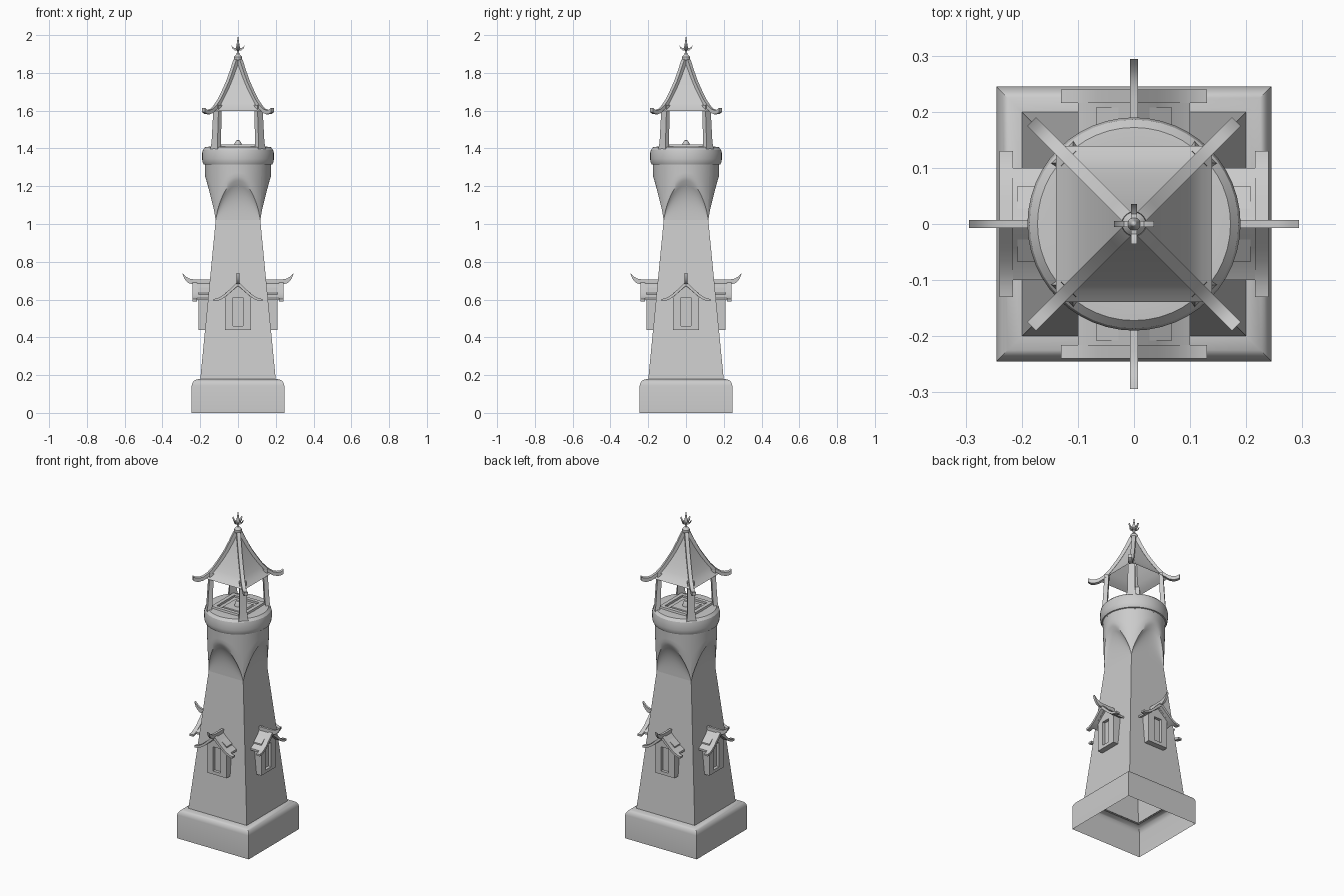
import bpy, bmesh
from math import pi, sin, cos, radians
from mathutils import Matrix

if "Cube" in bpy.data.objects:
    bpy.data.objects.remove(bpy.data.objects["Cube"])


def make(name, verts, faces, rot=0, angle=30):
    me = bpy.data.meshes.new(name)
    me.from_pydata(verts, [], faces)
    bm = bmesh.new()
    bm.from_mesh(me)
    bmesh.ops.remove_doubles(bm, verts=bm.verts, dist=1e-5)
    bmesh.ops.recalc_face_normals(bm, faces=bm.faces)
    bm.to_mesh(me)
    bm.free()
    me.transform(Matrix.Rotation(radians(rot), 4, 'Z'))
    me.polygons.foreach_set("use_smooth", [True] * len(me.polygons))
    me.set_sharp_from_angle(angle=radians(angle))
    ob = bpy.data.objects.new(name, me)
    bpy.context.collection.objects.link(ob)
    return ob


def grid(name, rows, closed=True, **kw):
    """Skin equal-length rows of points."""
    n = len(rows[0])
    verts = [p for r in rows for p in r]
    faces = [(i * n + j, i * n + (j + 1) % n, (i + 1) * n + (j + 1) % n, (i + 1) * n + j)
             for i in range(len(rows) - 1) for j in range(n if closed else n - 1)]
    return make(name, verts, faces, **kw)


def lathe(name, profile, n=48):
    return grid(name, [[(r * cos(2 * pi * k / n), r * sin(2 * pi * k / n), z)
                        for k in range(n)] for r, z in profile])


def square(name, profile, **kw):
    return grid(name, [[(-h, -h, z), (h, -h, z), (h, h, z), (-h, h, z)] for h, z in profile], **kw)


def strip(name, pts, b0, b1, rot=0):
    """Curved bar along x: pts are (x, z, vertical thickness), width b0..b1 in y."""
    rows = [[(a, b0, z - t / 2), (a, b1, z - t / 2), (a, b1, z + t / 2), (a, b0, z + t / 2)]
            for a, z, t in pts]
    n = len(rows)
    verts = [p for r in rows for p in r]
    faces = [(i * 4 + j, i * 4 + (j + 1) % 4, i * 4 + 4 + (j + 1) % 4, i * 4 + 4 + j)
             for i in range(n - 1) for j in range(4)]
    faces += [(3, 2, 1, 0), tuple(range(4 * n - 4, 4 * n))]
    return make(name, verts, faces, rot)


def mirrored(half):
    return [(-a, z, t) for a, z, t in reversed(half[1:])] + half


# plinth and tapered shaft, open underneath
square("plinth", [(.245, 0), (.245, .145), (.242, .157), (.235, .168), (.225, .175), (.205, .18), (.195, .18)])
square("shaft", [(.2, .175), (.118, 1.02)])

# round capital with four arches that flow into the square shaft
h = .118
R = h * 2 ** .5
for k in range(4):
    cols = []
    for i in range(25):
        th = radians(-45 + 90 * i / 24)
        x, yt = R * sin(th), -R * cos(th)
        za = 1.02 + .21 * max(0, 1 - (x / h) ** 2) ** .75
        col = [(x, -h + (yt + h) * (j / 8) ** 3, 1.02 + (za - 1.02) * j / 8) for j in range(9)]
        for j in range(1, 5):
            z = za + (1.312 - za) * j / 4
            r = R + .009 * (z - 1.02) / .29
            col.append((r * sin(th), -r * cos(th), z))
        cols.append(col)
    grid("capital_side", cols, closed=False, rot=90 * k)

# gallery ring and floor
lathe("gallery_ring", [(.16, 1.305), (.176, 1.308), (.176, 1.314), (.182, 1.316), (.188, 1.328), (.19, 1.345),
                       (.19, 1.375), (.186, 1.393), (.172, 1.408), (.14, 1.41), (0, 1.402)])
square("floor_frame", [(.113, 1.40), (.108, 1.42), (.085, 1.42), (.085, 1.405), (.065, 1.405),
                       (.06, 1.412), (0, 1.412)])
lathe("floor_knob", [(.02, 1.41), (.017, 1.43), (.01, 1.441), (0, 1.445)], 16)

# lantern posts and upper roof ribs on the diagonals
post = [(.168, 1.395, .028, .013), (.163, 1.43, .022, .013), (.152, 1.63, .019, .012)]
rib = [(.258, 1.603, .022), (.242, 1.594, .022), (.222, 1.592, .022), (.198, 1.598, .022),
       (.17, 1.617, .024), (.14, 1.648, .028), (.11, 1.69, .032), (.08, 1.735, .036),
       (.05, 1.79, .044), (.025, 1.842, .05), (.008, 1.865, .04)]
for k in range(4):
    rows = [[(c - d, -w, z), (c + d, -w, z), (c + d, w, z), (c - d, w, z)] for c, z, w, d in post]
    grid("lantern_post", rows, rot=45 + 90 * k)
    strip("roof_rib", rib, -.011, .011, 45 + 90 * k)

# upper roof shell
square("upper_roof", [(.139, 1.598), (.12, 1.614), (.099, 1.645), (.078, 1.686), (.057, 1.731),
                      (.035, 1.786), (.018, 1.838), (.006, 1.87)])

# finial with four prongs
lathe("finial", [(.008, 1.85), (.016, 1.86), (.022, 1.873), (.021, 1.885), (.013, 1.895), (.007, 1.9),
                 (.006, 1.917), (.012, 1.926), (.009, 1.94), (.006, 1.96), (0, 2.0)], 20)
for k in range(4):
    strip("finial_prong", [(.003, 1.925, .014), (.018, 1.925, .011), (.028, 1.932, .009), (.036, 1.948, .002)],
          -.005, .005, 90 * k)

# four window dormers
yf, yr, yb = -.208, -.19, -.12
outer = [(-.068, .44), (.068, .44), (.068, .635), (0, .685), (-.068, .635)]
inner = [(-.026, .46), (.026, .46), (.026, .61), (-.026, .61)]
house_v = ([(x, yf, z) for x, z in outer] + [(x, yb, z) for x, z in outer]
           + [(x, yf, z) for x, z in inner] + [(x, yr, z) for x, z in inner])
house_f = [(0, 1, 11, 10), (1, 2, 12, 11), (2, 3, 4, 13, 12), (4, 0, 10, 13), (14, 15, 16, 17), (9, 8, 7, 6, 5)]
house_f += [(j, (j + 1) % 5, 5 + (j + 1) % 5, 5 + j) for j in range(5)]
house_f += [(10 + j, 10 + (j + 1) % 4, 14 + (j + 1) % 4, 14 + j) for j in range(4)]
board = mirrored([(0, .686, .024), (.02, .667, .022), (.042, .646, .02), (.066, .624, .018),
                  (.09, .608, .016), (.112, .599, .014), (.13, .597, .012)])
slab = mirrored([(0, .68, .02), (.02, .663, .018), (.042, .643, .016), (.066, .621, .014), (.1, .603, .012)])
ridge = [(.11, .695, .022), (.225, .695, .022), (.243, .695, .026), (.258, .698, .026),
         (.272, .707, .024), (.284, .72, .018), (.294, .738, .004)]
for k in range(4):
    make("dormer_house", house_v, house_f, 90 * k)
    strip("dormer_bargeboard", board, -.24, -.216, 90 * k)
    strip("dormer_roof", slab, -.218, -.1, 90 * k)
    strip("dormer_ridge", ridge, -.007, .007, 90 * k)
